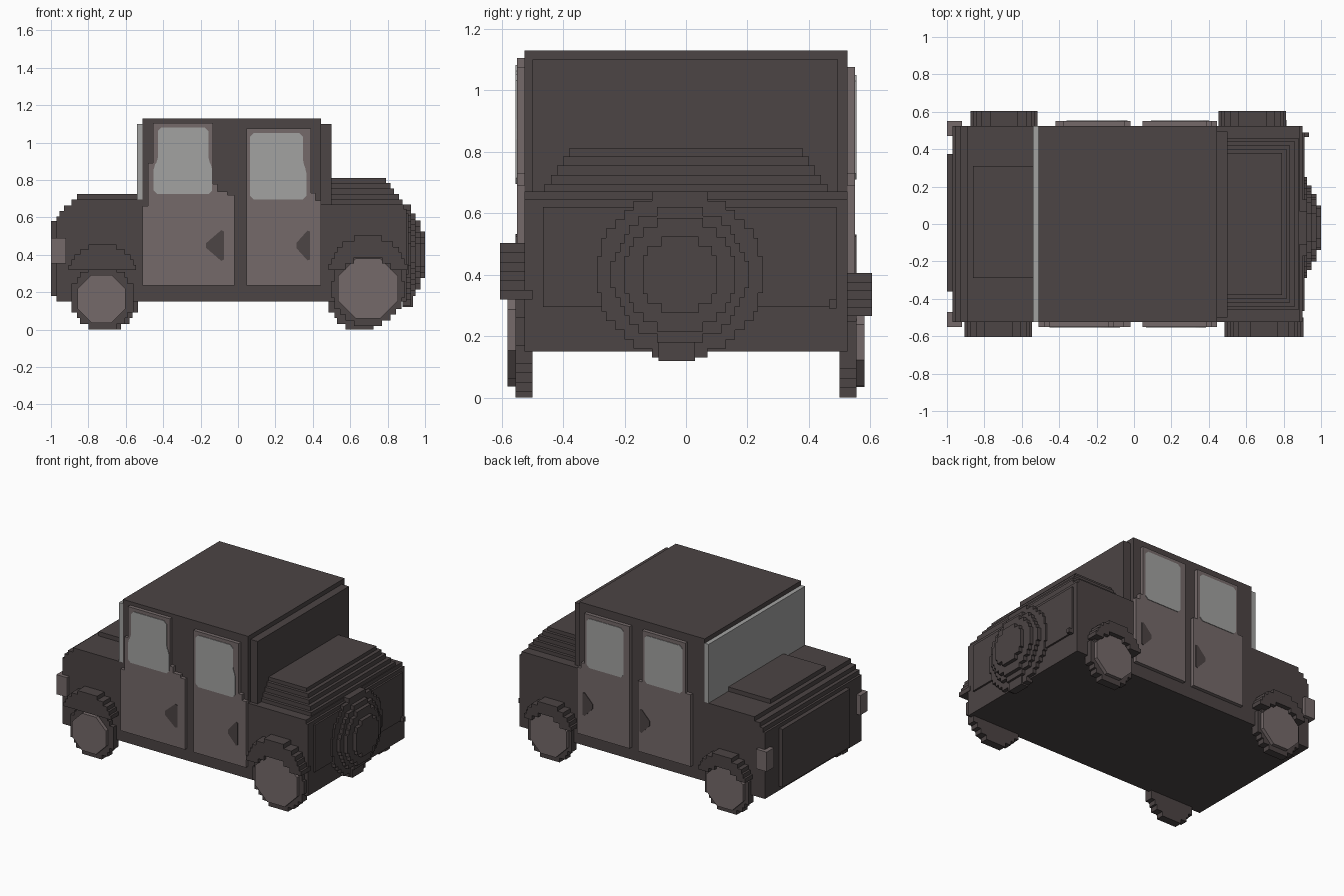
import bpy, bmesh, math
from mathutils import Vector

if "Cube" in bpy.data.objects:
    bpy.data.objects.remove(bpy.data.objects["Cube"])

def material(name, r, g, b):
    m = bpy.data.materials.new(name)
    m.diffuse_color = (r, g, b, 1)
    m.use_nodes = True
    m.node_tree.nodes["Principled BSDF"].inputs["Base Color"].default_value = m.diffuse_color
    return m

DARK = material("dark umber", 0.072, 0.058, 0.058)
TAUPE = material("taupe", 0.178, 0.144, 0.144)
GLASS = material("grey glass", 0.36, 0.36, 0.355)

def prism(name, pts, axis, a, b, mat):
    """Extrude a flat outline along x or y from a to b."""
    bm = bmesh.new()
    put = (lambda u, v: (u, a, v)) if axis == 'y' else (lambda u, v: (a, u, v))
    face = bm.faces.new([bm.verts.new(put(u, v)) for u, v in pts])
    ext = bmesh.ops.extrude_face_region(bm, geom=[face])
    move = Vector((0, b - a, 0) if axis == 'y' else (b - a, 0, 0))
    bmesh.ops.translate(bm, vec=move, verts=[e for e in ext['geom'] if isinstance(e, bmesh.types.BMVert)])
    bmesh.ops.recalc_face_normals(bm, faces=bm.faces)
    me = bpy.data.meshes.new(name)
    bm.to_mesh(me)
    bm.free()
    me.materials.append(mat)
    ob = bpy.data.objects.new(name, me)
    bpy.context.collection.objects.link(ob)
    return ob

def box(name, x0, x1, y0, y1, z0, z1, mat=DARK):
    return prism(name, [(x0, z0), (x1, z0), (x1, z1), (x0, z1)], 'y', y0, y1, mat)

def steps(cz, r, z0, z1=None):
    """Right-hand staircase of a blocky circle, from z0 up: (half width, z)."""
    z1 = cz + r if z1 is None else z1
    n = max(1, round((z1 - z0) / 0.03))
    out = []
    for i in range(n):
        a, b = z0 + (z1 - z0) * i / n, z0 + (z1 - z0) * (i + 1) / n
        w = math.sqrt(max(r * r - ((a + b) / 2 - cz) ** 2, 0.0004))
        w = max(0.03, round(w / 0.015) * 0.015)
        if out and abs(out[-1][0] - w) < 1e-6:
            out[-1] = (w, b)
        else:
            out += [(w, a), (w, b)]
    return out

def disc(cu, cz, r):
    s = steps(cz, r, cz - r)
    return [(cu + w, z) for w, z in s] + [(cu - w, z) for w, z in reversed(s)]

# Body shell with stepped bonnet and tail
prism("body", [(-.97, .15), (.9, .15), (.9, .645), (.885, .645), (.885, .67), (.445, .67),
               (.445, 1.13), (-.51, 1.13), (-.51, .695), (-.89, .695), (-.89, .665),
               (-.93, .665), (-.93, .635), (-.955, .635), (-.955, .605), (-.97, .605)],
      'y', -.525, .525, DARK)
box("bonnet_centre", -.86, -.51, -.29, .31, .68, .725)
box("grille", -1.0, -.96, -.36, .375, .18, .58)
box("windshield", -.54, -.51, -.525, .525, .695, 1.10, GLASS)
box("rear_wall", .44, .50, -.5, .495, .66, 1.10)

# Tail deck, stepped in at the sides and rear
for x1, hw, z1 in [(.88, .46, .695), (.86, .44, .725), (.835, .42, .755), (.815, .40, .785), (.79, .38, .81)]:
    box("tail_deck", .445, x1, -hw, hw, .65, z1)
box("tail_panel", .88, .912, -.465, .49, .295, .62)

# Spare wheel as stacked blocky discs
for x1, r in [(.925, .27), (.95, .22), (.975, .185), (1.0, .125)]:
    prism("spare_wheel", disc(-.02, .40, r), 'x', .88, x1, DARK)
box("tow_hook", .88, .935, -.09, .03, .12, .19)
box("tail_peg", .88, .935, .465, .49, .29, .32)

# Corner lamps
for s in (-1, 1):
    y0, y1 = sorted((s * .47, s * .55))
    box("headlamp", -1.0, -.92, y0, y1, .355, .49, TAUPE)

# Wheels: side, tyre x, z, r, hub x, z, r, arch x, z, r, arch lower edge
WHEELS = [
    (-1, -.725, .17, .17, -.73, .165, .128, -.725, .27, .185, .32),
    (-1, .695, .215, .195, .695, .22, .16, .695, .29, .213, .32),
    (1, -.70, .17, .17, -.70, .175, .14, -.695, .22, .185, .265),
    (1, .65, .17, .17, .645, .18, .14, .633, .215, .19, .265),
]
for s, tx, tz, tr, hx, hz, hr, ax, az, ar, low in WHEELS:
    prism("tyre", disc(tx, tz, tr), 'y', s * .50, s * .555, DARK)
    k = hr / math.cos(math.pi / 8)
    octagon = [(hx + k * math.cos((i + .5) * math.pi / 4), hz + k * math.sin((i + .5) * math.pi / 4))
               for i in range(8)]
    prism("hub", octagon, 'y', s * .54, s * .58, TAUPE)
    # blocky arch with an opening for the hub
    o = steps(az, ar, low)
    outline = [(ax + w, z) for w, z in o] + [(ax - w, z) for w, z in reversed(o)]
    if hz + hr > low + .01:
        i = steps(hz, hr + .005, low)
        outline += [(hx - w, z) for w, z in i] + [(hx + w, z) for w, z in reversed(i)]
    prism("wheel_arch", outline, 'y', s * .50, s * .605, DARK)

def rounded(pts, c=.02):
    """Cut the corners of an outline."""
    out = []
    for i, p in enumerate(pts):
        p = Vector(p)
        for q in (pts[i - 1], pts[(i + 1) % len(pts)]):
            d = Vector(q) - p
            out.append(tuple(p + d.normalized() * min(c, d.length * .4)))
    return out

# Doors with window and handle plates
FRONT_L = [(-.51, .235), (-.02, .235), (-.02, .72), (-.055, .72), (-.055, .74), (-.11, .74), (-.11, .78),
           (-.135, .78), (-.135, 1.105), (-.455, 1.105), (-.455, .89), (-.48, .89), (-.48, .66), (-.51, .66)]
REAR = [(.045, .235), (.445, .235), (.445, .69), (.415, .69), (.415, .73), (.39, .73), (.39, 1.075),
        (.045, 1.075)]
FRONT_R = [(-.42, .235), (-.02, .235), (-.02, .72), (-.05, .72), (-.05, 1.075), (-.38, 1.075),
           (-.38, .73), (-.42, .73)]
WIN_FL = [(-.452, .725), (-.138, .725), (-.138, .875), (-.158, .90), (-.158, 1.082), (-.428, 1.082),
          (-.428, .90), (-.452, .875)]
WIN_RL = [(.065, .695), (.365, .695), (.365, .86), (.348, .885), (.348, 1.052), (.065, 1.052)]
WIN_FR = [(-.36, .72), (-.07, .72), (-.07, 1.05), (-.36, 1.05)]
WIN_RR = [(.09, .71), (.37, .71), (.37, 1.05), (.09, 1.05)]
DOORS = [
    ("front_door", -1, FRONT_L, WIN_FL, (-.185, -.075)),
    ("rear_door", -1, REAR, WIN_RL, (.30, .385)),
    ("front_door", 1, FRONT_R, WIN_FR, (-.125, -.035)),
    ("rear_door", 1, REAR, WIN_RR, (.31, .40)),
]
for name, s, door, win, (h0, h1) in DOORS:
    prism(name, door, 'y', s * .515, s * .55, TAUPE)
    prism(name + "_window", rounded(win), 'y', s * .548, s * .554, GLASS)
    prism(name + "_handle", rounded([(h0, .45), (h1, .355), (h1, .545)]), 'y', s * .548, s * .554, DARK)
